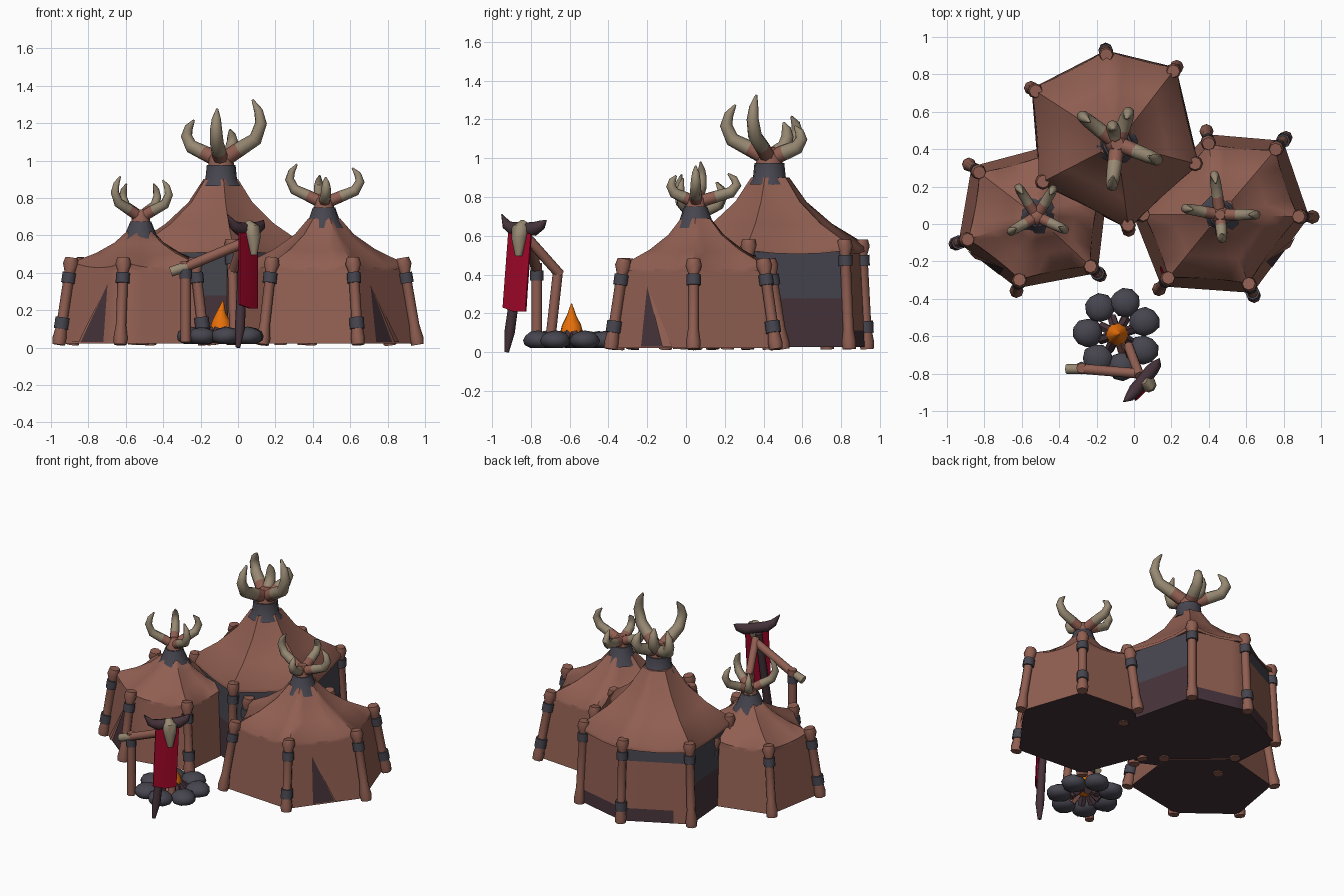
import bpy, bmesh, math, random
from mathutils import Vector as V, Matrix

if "Cube" in bpy.data.objects:
    bpy.data.objects.remove(bpy.data.objects["Cube"])
random.seed(4)

def mat(name, *c):
    m = bpy.data.materials.new(name)
    m.diffuse_color = (*c, 1)
    m.use_nodes = True
    m.node_tree.nodes["Principled BSDF"].inputs["Base Color"].default_value = m.diffuse_color
    return m

HIDE = mat("brown hide", .28, .113, .083)
GREY = mat("slate grey", .062, .06, .078)
PLUM = mat("dark plum", .062, .034, .044)
BONE = mat("bone", .31, .25, .17)
RED = mat("red cloth", .36, .002, .022)
FIRE = mat("orange flame", .85, .17, .003)
MATS = [HIDE, GREY, PLUM, BONE, RED, FIRE]

def build(name, verts, faces, mats):
    me = bpy.data.meshes.new(name)
    me.from_pydata([tuple(v) for v in verts], [], faces)
    for m in MATS:
        me.materials.append(m)
    for p, m in zip(me.polygons, mats):
        p.material_index = MATS.index(m)
    bm = bmesh.new()
    bm.from_mesh(me)
    bmesh.ops.recalc_face_normals(bm, faces=bm.faces)
    bm.to_mesh(me)
    bm.free()
    ob = bpy.data.objects.new(name, me)
    bpy.context.collection.objects.link(ob)
    return ob

def loft(name, rings, colour):
    """Skin between rings; colour(ring, side), ring -1 is the bottom cap."""
    n, faces, mats = len(rings[0]), [], []
    for r in range(len(rings) - 1):
        for j in range(n):
            k = (j + 1) % n
            faces.append((r*n + j, r*n + k, (r+1)*n + k, (r+1)*n + j))
            mats.append(colour(r, j))
    last = len(rings) - 1
    faces += [tuple(range(n))[::-1], tuple(range(last*n, last*n + n))]
    mats += [colour(-1, 0), colour(last - 1, 0)]
    return build(name, [v for r in rings for v in r], faces, mats)

def tube(name, pts, radii, m, tip=None, sides=8):
    """Round bar along points; its first segment is m, the rest is tip."""
    pts = [V(p) for p in pts]
    if isinstance(radii, float):
        radii = [radii] * len(pts)
    t0 = (pts[1] - pts[0]).normalized()
    side, rings = t0.orthogonal().normalized(), []
    for i, p in enumerate(pts):
        t = (pts[min(i+1, len(pts)-1)] - pts[max(i-1, 0)]).normalized()
        side = (t0.rotation_difference(t) @ side).normalized()
        up, t0 = t.cross(side), t
        rings.append([p + radii[i] * (side * math.cos(a) + up * math.sin(a))
                      for a in (2 * math.pi * k / sides for k in range(sides))])
    return loft(name, rings, lambda r, j: m if r < 1 else tip or m)

class Tent:
    def __init__(self, name, axis, corners, foot, head, eave):
        self.name, self.axis, self.eave = name, V(axis), eave
        self.corners = [V(c) for c in corners]
        self.foot, self.head = foot, head

    def spot(self, i, u, s, z):
        """Point on side i: u along the side, s scale from the axis."""
        p = self.corners[i].lerp(self.corners[(i+1) % 6], u)
        p = self.axis + (p - self.axis) * s
        return V((p.x, p.y, z))

    def wall(self, i, u, z, off=0):
        s = self.foot + (self.head - self.foot) * z / self.eave
        return self.spot(i, u, s + off, z)

    def body(self, neck, colour):
        e = self.eave
        def ring(f, sag=0, dip=0):
            return [f(i, u, 1 - sag*w, dip*w) for i in range(6)
                    for u, w in ((0, 0), (.25, .75), (.5, 1), (.75, .75))]
        rings = [ring(lambda i, u, k, d, z=e*h: self.wall(i, u, z)) for h in (.045, .2, .5, .78, .94)]
        # overhanging lip, then the concave roof
        rings.append(ring(lambda i, u, k, d: self.spot(i, u, 1.02*k, e - .03 - d), .02, .02))
        for s, h in ((1.02, 0), (.66, .31), (.39, .64), (.21, 1)):
            rings.append(ring(lambda i, u, k, d: self.spot(i, u, s*k, e + (neck-e)*h - d), .03*s, .028*s*s))
        loft(self.name + "_body", rings, colour)

    def posts(self, off):
        top = self.eave
        for i in range(6):
            def bar(part, r, *zs):
                tube(f"{self.name}_{part}_{i}", [self.wall(i, 0, z, off) for z in zs], r,
                     HIDE if part == "post" else GREY)
            bar("post", [.034, .038, .028, .028, .042, .034], .015, .05, .12, top-.05, top-.01, top+.025)
            bar("band", .037, top-.11, top-.055)
            if i % 2:
                bar("low_band", .039, .1, .16)

    def crown(self, neck, k, prongs):
        """Grey collar and antler prongs given as (degrees, height, reach)."""
        x, y = self.axis
        tube(self.name + "_collar", [(x, y, neck-.03), (x, y, neck+.01), (x, y, neck+.08)],
             [.112, .085, .078*k], GREY, sides=10)
        z = neck + .1
        tube(self.name + "_hub", [(x, y, z-.04), (x, y, z+.02), (x, y, z+.06*k)], [.07*k, .065*k, .035*k], HIDE)
        for a, h, reach in prongs:
            d = V((math.cos(math.radians(a)), math.sin(math.radians(a)), 0)) * reach
            path = [(0, 0), (.5, .2), (.92, .36), (1.07, .62), (1, .82), (.84, 1)]
            tube(f"{self.name}_antler_{a}", [V((x, y, z + h*b)) + d*f for f, b in path],
                 [r*k for r in (.042, .04, .037, .032, .024, .006)], HIDE, BONE)

    def door(self, i, hinge, far):
        """Triangular dark opening with a folded flap on its slanted side."""
        a, b, c = self.wall(i, hinge, .34, .01), self.wall(i, hinge, .03, .012), self.wall(i, far, .03, .012)
        build(self.name + "_door", [a, b, c], [(0, 1, 2)], [PLUM])
        f = far + (far - hinge) * .4
        build(self.name + "_flap", [a, self.wall(i, far, .03, .05), self.wall(i, f, .03, .02)], [(0, 1, 2)], [HIDE])

def large_colour(r, j):
    side = j // 4
    if r < 0:
        return PLUM
    if r > 3:
        return HIDE
    if side == 2:
        return HIDE if r else PLUM
    if side == 3:
        return GREY if r == 3 else PLUM if r == 0 and j % 4 < 3 else HIDE
    return PLUM if r < 2 else GREY

def small_colour(r, j):
    return PLUM if r < 0 else HIDE

# ---- three tents ----
big = Tent("large_tent", (-.09, .43), [(-.03, -.02), (.34, .32), (.22, .83), (-.15, .92), (-.54, .72), (-.5, .22)],
           1.02, .96, .555)
big.body(.9, large_colour)
big.posts(.01)
big.crown(.895, 1, [(142, .22, .22), (263, .28, .21), (338, .33, .215), (70, .17, .165), (105, .19, .09)])

right = Tent("right_tent", (.46, .05), [(.19, -.28), (.61, -.31), (.87, .04), (.75, .39), (.4, .42), (.06, .05)],
             1.17, .98, .455)
right.body(.69, small_colour)
right.posts(.055)
right.crown(.67, .77, [(170, .21, .175), (0, .19, .18), (98, .15, .2), (275, .14, .12)])
right.door(1, .34, .62)

left = Tent("left_tent", (-.52, .04), [(-.61, -.29), (-.24, -.22), (-.2, .12), (-.48, .36), (-.82, .27), (-.88, -.08)],
            1.17, .98, .455)
left.body(.62, small_colour)
left.posts(.055)
left.crown(.595, .72, [(210, .22, .15), (335, .2, .155), (122, .18, .17), (59, .18, .16)])
left.door(5, .7, .32)

# small red patch on the right tent
build("red_patch", [right.wall(5, .85 + .08*math.cos(a), .26 + .05*math.sin(a), .012)
                    for a in (k * math.pi / 3 for k in range(6))], [tuple(range(6))], [RED])

# ---- campfire: ring of stones, leaning logs, flame ----
FX, FY = -.09, -.59
for n in range(7):
    a = 2 * math.pi * n / 7 + 1.3
    x, y = FX + .16 * math.cos(a), FY + .175 * math.sin(a)
    turn = Matrix.Rotation(random.uniform(0, 6), 3, 'Z')
    bm = bmesh.new()
    bmesh.ops.create_icosphere(bm, subdivisions=2, radius=1)
    for v in bm.verts:
        q = turn @ v.co * random.uniform(.95, 1.05)
        v.co = V((x + q.x * .082, y + q.y * .078, max(.02, .06 + q.z * .05)))
    verts = [v.co.copy() for v in bm.verts]
    faces = [[v.index for v in f.verts] for f in bm.faces]
    bm.free()
    build(f"fire_stone_{n}", verts, faces, [GREY] * len(faces))
for n in range(8):
    d = V((math.cos(n * math.pi / 4 + .3), math.sin(n * math.pi / 4 + .3), 0))
    c = V((FX, FY, .04))
    tube(f"fire_log_{n}", [c + d * .095, c + d * .04 + V((0, 0, .055))], .026, HIDE if n == 6 else PLUM, sides=6)
tube("flame", [(FX, FY, .07), (FX, FY, .1), (FX, FY, .14), (FX, FY, .19), (FX + .01, FY, .25)],
     [.035, .06, .05, .024, .003], FIRE, sides=10)

# ---- banner frame ----
tube("frame_post", [(-.28, -.77, .03), (-.28, -.77, .46)], .028, HIDE)
tube("frame_post_band", [(-.28, -.77, .37), (-.28, -.77, .42)], .034, GREY)
tube("bent_post", [(-.02, -.7, .06), (-.03, -.66, .42)], .026, HIDE)
tube("bent_post_arm", [(-.03, -.65, .4), (.03, -.81, .58)], .026, HIDE)
tube("cross_beam", [(-.36, -.775, .405), (-.27, -.775, .435), (.03, -.8, .56)], .027, BONE, HIDE)
tube("banner_pole", [(0, -.925, 0), (.01, -.91, .1), (.03, -.84, .6)], [.012, .027, .022], PLUM)

# red cloth facing front right, bowed a little and drifting forward at the hem
wide, out = V((.64, .77, 0)), V((.77, -.64, 0))
rings = []
for k in range(5):
    t = k / 4
    c = V((.05, -.85 - .03 * t, .63 - .4 * t)) + out * .012
    w, b, h = wide * .076, out * .008, V((0, 0, -.02 if k == 4 else 0))
    rings.append([c - w, c + b + h, c + w + h, c + w + h - out*.01, c + h - out*.004, c - w - out*.01])
loft("red_banner", rings, lambda r, j: RED)

# skull and horns
S = V((.05, -.835, .635))
tube("skull", [S + V((0, 0, .03)), S + out*.03, S + out*.04 - V((0, 0, .05)), S + out*.045 - V((0, 0, .14))],
     [.025, .046, .04, .018], BONE)
for name, q in (("left_horn", -1), ("right_horn", 1)):
    tube(name, [S, S + wide*.07*q, S + wide*.115*q + V((0, 0, .02)), S + wide*.15*q + V((-.01, 0, .06 - .015*q))],
         [.034, .036, .026, .003], PLUM)

# soft shading with sharp creases kept
for ob in bpy.context.collection.objects:
    ob.select_set(True)
    bpy.context.view_layer.objects.active = ob
bpy.ops.object.shade_smooth_by_angle(angle=math.radians(50))
